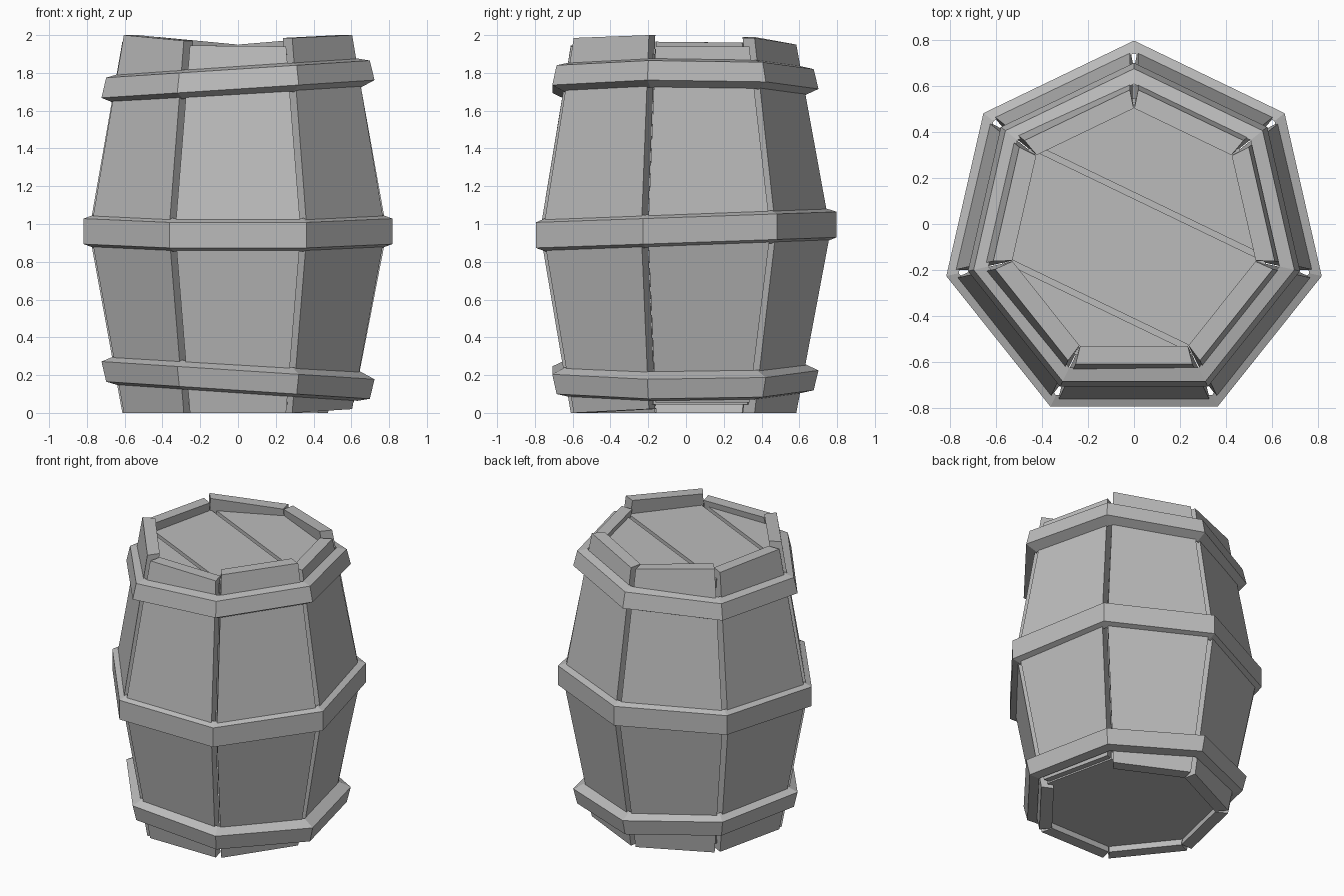
import bpy, bmesh
from math import sin, cos, tan, pi
from mathutils import Vector

old = bpy.data.objects.get("Cube")
if old:
    bpy.data.objects.remove(old, do_unlink=True)

SIDES = 7
STEP = 2 * pi / SIDES
HALF = tan(pi / SIDES)      # half side length per unit of apothem
CENTRE_Y = -0.04

grey = bpy.data.materials.new("plain_grey")
grey.use_nodes = True
colour = (0.5, 0.5, 0.5, 1)
grey.diffuse_color = colour
grey.node_tree.nodes["Principled BSDF"].inputs["Base Color"].default_value = colour


def finish(name, bm):
    bmesh.ops.recalc_face_normals(bm, faces=bm.faces)
    mesh = bpy.data.meshes.new(name)
    bm.to_mesh(mesh)
    bm.free()
    mesh.materials.append(grey)
    ob = bpy.data.objects.new(name, mesh)
    ob.location.y = CENTRE_Y
    bpy.context.collection.objects.link(ob)
    return ob


def on_side(k, apothem, along, z):
    """Point on side k of the heptagon; along runs counter-clockwise."""
    a = -pi / 2 + k * STEP
    return Vector((apothem * cos(a) - along * sin(a),
                   apothem * sin(a) + along * cos(a), z))


def loft(bm, rings, closed):
    """Skin equal-sized loops of vertices; cap the ends if not closed."""
    n = len(rings[0])
    pairs = list(zip(rings, rings[1:]))
    if closed:
        pairs.append((rings[-1], rings[0]))
    for a, b in pairs:
        for i in range(n):
            j = (i + 1) % n
            bm.faces.new((a[i], a[j], b[j], b[i]))
    if not closed:
        bm.faces.new(rings[0])
        bm.faces.new(rings[-1])


# Staves: bowed planks whose chamfered sides leave V grooves at the corners
def stave(k, bottom, top):
    bm = bmesh.new()
    rings = []
    for apothem, ends in ((0.57, bottom), (0.733, (0.96, 0.96)), (0.57, top)):
        inner = apothem - 0.08
        wide = apothem * HALF - 0.02
        narrow = inner * HALF - 0.002
        corners = ((apothem, -wide, 0), (apothem, wide, 1),
                   (inner, narrow, 1), (inner, -narrow, 0))
        rings.append([bm.verts.new(on_side(k, r, t, ends[e])) for r, t, e in corners])
    loft(bm, rings, False)
    finish(f"stave_{k + 1}", bm)


flat = (0, 0)
stave_ends = [
    (flat, (1.945, 1.94)),
    ((0, 0.02), (1.985, 2.0)),
    ((0.055, 0.055), (1.94, 1.94)),
    (flat, (1.985, 1.95)),
    (flat, (1.95, 1.99)),
    (flat, (1.96, 1.965)),
    (flat, (2.0, 1.97)),
]
for k, (bottom, top) in enumerate(stave_ends):
    stave(k, bottom, top)


# Hoops: heptagonal bands, each slightly tilted
def hoop(name, section, z, tilt_x, tilt_y):
    bm = bmesh.new()
    rings = []
    for k in range(SIDES):
        ring = []
        for apothem, dz in section:
            p = on_side(k, apothem, apothem * HALF, z + dz)
            p.z += tilt_x * p.x + tilt_y * p.y
            ring.append(bm.verts.new(p))
        rings.append(ring)
    loft(bm, rings, True)
    finish(name, bm)


middle = [(0.755, -0.07), (0.755, 0.065), (0.705, 0.085), (0.705, -0.09)]
upper = [(0.668, -0.05), (0.645, 0.055), (0.585, 0.07), (0.60, -0.085)]
lower = [(r, -dz) for r, dz in upper]
hoop("middle_hoop", middle, 0.97, 0, 0.035)
hoop("upper_hoop", upper, 1.765, 0.065, 0)
hoop("lower_hoop", lower, 0.175, -0.065, 0)


# Lid planks and base: heptagonal slabs, trimmed between two parallel lines
def slab(name, apothem, low, high, band=None):
    bm = bmesh.new()
    rings = [[bm.verts.new(on_side(k, apothem, apothem * HALF, z)) for k in range(SIDES)]
             for z in (low, high)]
    loft(bm, rings, False)
    if band:
        across = on_side(3, 1, 0, 0)
        for limit, sign in zip(band, (-1, 1)):
            bmesh.ops.bisect_plane(bm, geom=bm.verts[:] + bm.edges[:] + bm.faces[:],
                                   plane_co=across * limit, plane_no=across * sign,
                                   clear_outer=True)
            bmesh.ops.holes_fill(bm, edges=[e for e in bm.edges if e.is_boundary])
    finish(name, bm)


for name, band in (("front_lid_plank", (-1, -0.36)),
                   ("middle_lid_plank", (-0.335, 0.135)),
                   ("back_lid_plank", (0.16, 1))):
    slab(name, 0.53, 1.84, 1.9, band)
slab("base", 0.53, 0.045, 0.1)
